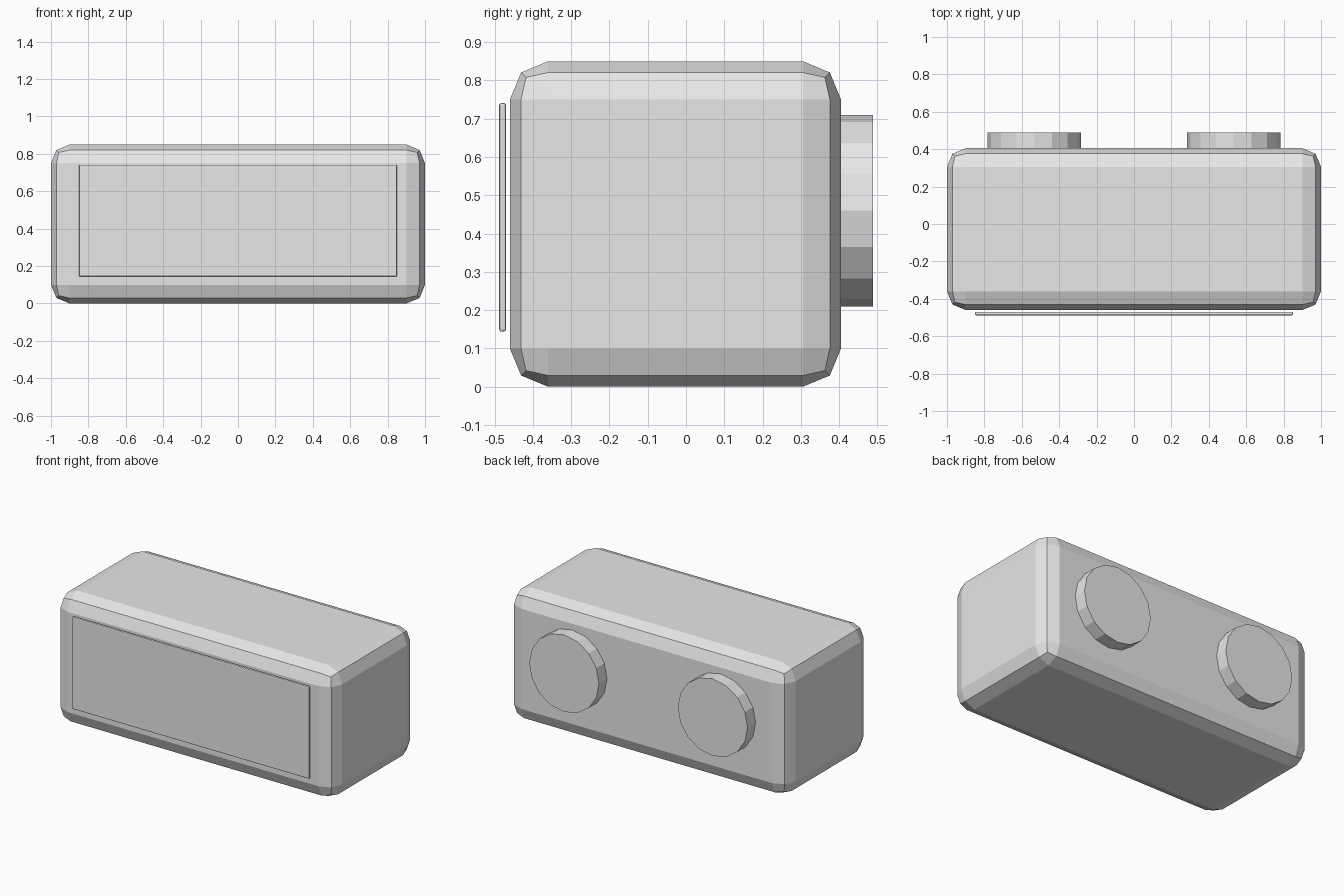
import bpy
from math import pi

default = bpy.data.objects.get("Cube")
if default:
    bpy.data.objects.remove(default, do_unlink=True)

# Single light grey used on every part
grey = bpy.data.materials.new("light_grey")
grey.use_nodes = True
grey.diffuse_color = (0.8, 0.8, 0.8, 1)
grey.node_tree.nodes["Principled BSDF"].inputs["Base Color"].default_value = (0.8, 0.8, 0.8, 1)


def rounded_box(name, low, high, bevel):
    """Box between two corners with a two-step bevel."""
    centre = [(a + b) / 2 for a, b in zip(low, high)]
    bpy.ops.mesh.primitive_cube_add(size=1, location=centre)
    box = bpy.context.object
    box.name = name
    box.scale = [b - a for a, b in zip(low, high)]
    bpy.ops.object.transform_apply(location=False, rotation=False, scale=True)
    modifier = box.modifiers.new("rounded_edges", 'BEVEL')
    modifier.width = bevel
    modifier.segments = 2
    modifier.limit_method = 'NONE'
    box.data.materials.append(grey)
    return box


def back_disc(name, x):
    """Sixteen-sided disc standing out from the back, a corner at the top."""
    front, back = 0.39, 0.488
    bpy.ops.mesh.primitive_cylinder_add(
        vertices=16, radius=0.25, depth=back - front,
        location=(x, (front + back) / 2, 0.46), rotation=(pi / 2, 0, 0))
    disc = bpy.context.object
    disc.name = name
    disc.data.materials.append(grey)


# Main housing
rounded_box("body", (-1, -0.46, 0), (1, 0.405, 0.85), 0.1)

# Thin panel floating just ahead of the front
rounded_box("front_panel", (-0.85, -0.488, 0.144), (0.85, -0.47, 0.741), 0.006)

# Pair of discs on the back
for side, x in (("left", 0.533), ("right", -0.533)):
    back_disc(side + "_back_disc", x)
